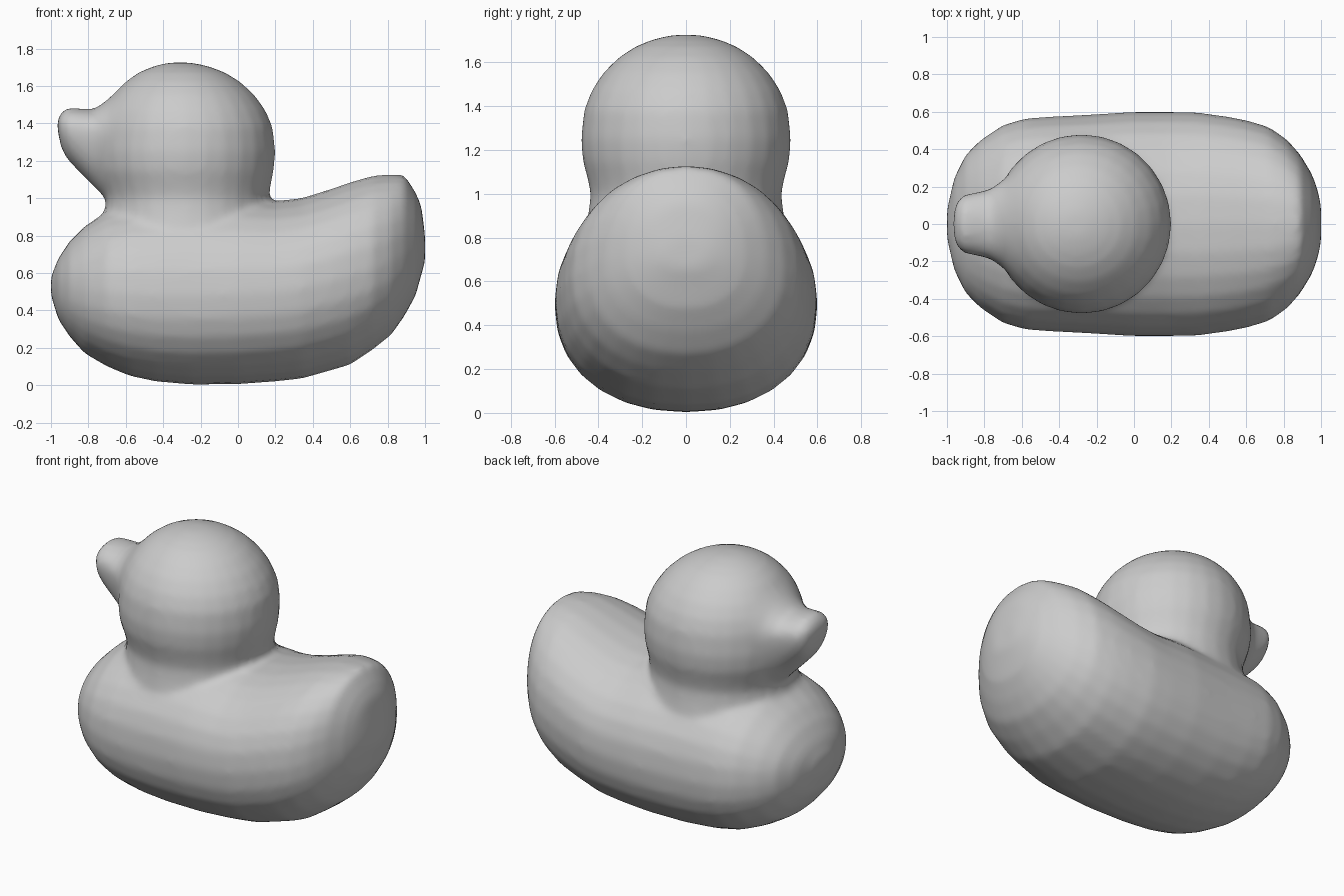
import bpy, bmesh
from math import sin, cos, pi, copysign

if "Cube" in bpy.data.objects:
    bpy.data.objects.remove(bpy.data.objects["Cube"])

SIDES = 28
bm = bmesh.new()


def curve(a, power):
    """Unit superellipse point."""
    c, s = cos(a), sin(a)
    return (copysign(abs(c) ** (2 / power), c), copysign(abs(s) ** (2 / power), s))


def skin(rings):
    """Bridge consecutive rings of points and cap both ends."""
    loops = [[bm.verts.new(p) for p in ring] for ring in rings]
    for a, b in zip(loops, loops[1:]):
        for i in range(SIDES):
            j = (i + 1) % SIDES
            bm.faces.new((a[i], a[j], b[j], b[i]))
    bm.faces.new(loops[0][::-1])
    bm.faces.new(loops[-1])


def loft_x(sections, power):
    """Sections along x: (x, bottom z, widest z, top z, half width)."""
    rings = []
    for x, lo, mid, hi, w in sections:
        ring = []
        for i in range(SIDES):
            c, s = curve(2 * pi * i / SIDES, power)
            ring.append((x, w * c, mid + s * ((hi - mid) if s > 0 else (mid - lo))))
        rings.append(ring)
    skin(rings)


# Body with upturned tail
loft_x([
    (-1.00, .48, .53, .58, .08), (-.96, .35, .53, .68, .25), (-.90, .26, .52, .77, .37),
    (-.82, .17, .51, .85, .45), (-.70, .10, .50, .93, .53), (-.58, .05, .49, .97, .565),
    (-.44, .02, .48, .99, .575), (-.25, .003, .48, 1.0, .585), (0, .005, .49, 1.0, .60),
    (.20, .02, .50, .985, .60), (.34, .035, .52, 1.0, .597), (.50, .08, .56, 1.05, .575),
    (.60, .11, .59, 1.085, .555), (.72, .19, .62, 1.12, .52), (.82, .27, .66, 1.128, .45),
    (.89, .37, .70, 1.125, .37), (.95, .48, .72, 1.03, .27), (.98, .59, .73, .96, .19),
    (1.0, .66, .73, .80, .10)], 2.2)

# Head and neck: rings along z (z, centre x, radius)
head = [(.72, -.27, .48), (.84, -.27, .46), (.92, -.27, .445), (1.0, -.27, .435),
        (1.07, -.275, .45), (1.15, -.28, .472), (1.25, -.28, .48), (1.38, -.28, .466),
        (1.47, -.285, .432), (1.55, -.29, .38), (1.62, -.295, .31), (1.67, -.30, .235),
        (1.705, -.305, .15), (1.725, -.31, .06)]
skin([[(cx + r * cos(2 * pi * i / SIDES), r * sin(2 * pi * i / SIDES), z)
       for i in range(SIDES)] for z, cx, r in head])

# Beak, flaring into the face
loft_x([
    (-.965, 1.36, 1.40, 1.43, .07), (-.945, 1.27, 1.39, 1.455, .12),
    (-.915, 1.21, 1.38, 1.485, .155), (-.85, 1.14, 1.37, 1.48, .168),
    (-.77, 1.06, 1.36, 1.475, .185), (-.70, .99, 1.33, 1.525, .235),
    (-.62, .95, 1.32, 1.60, .32), (-.50, .95, 1.30, 1.62, .36)], 2.0)

bmesh.ops.recalc_face_normals(bm, faces=bm.faces)
mesh = bpy.data.meshes.new("bath_duck")
bm.to_mesh(mesh)
bm.free()
duck = bpy.data.objects.new("bath_duck", mesh)
bpy.context.collection.objects.link(duck)

# Fuse the parts into one skin and soften the joints
fuse = duck.modifiers.new("fuse", 'REMESH')
fuse.mode = 'VOXEL'
fuse.voxel_size = .022
fuse.use_smooth_shade = True
soft = duck.modifiers.new("soften", 'SMOOTH')
soft.factor = .5
soft.iterations = 8
